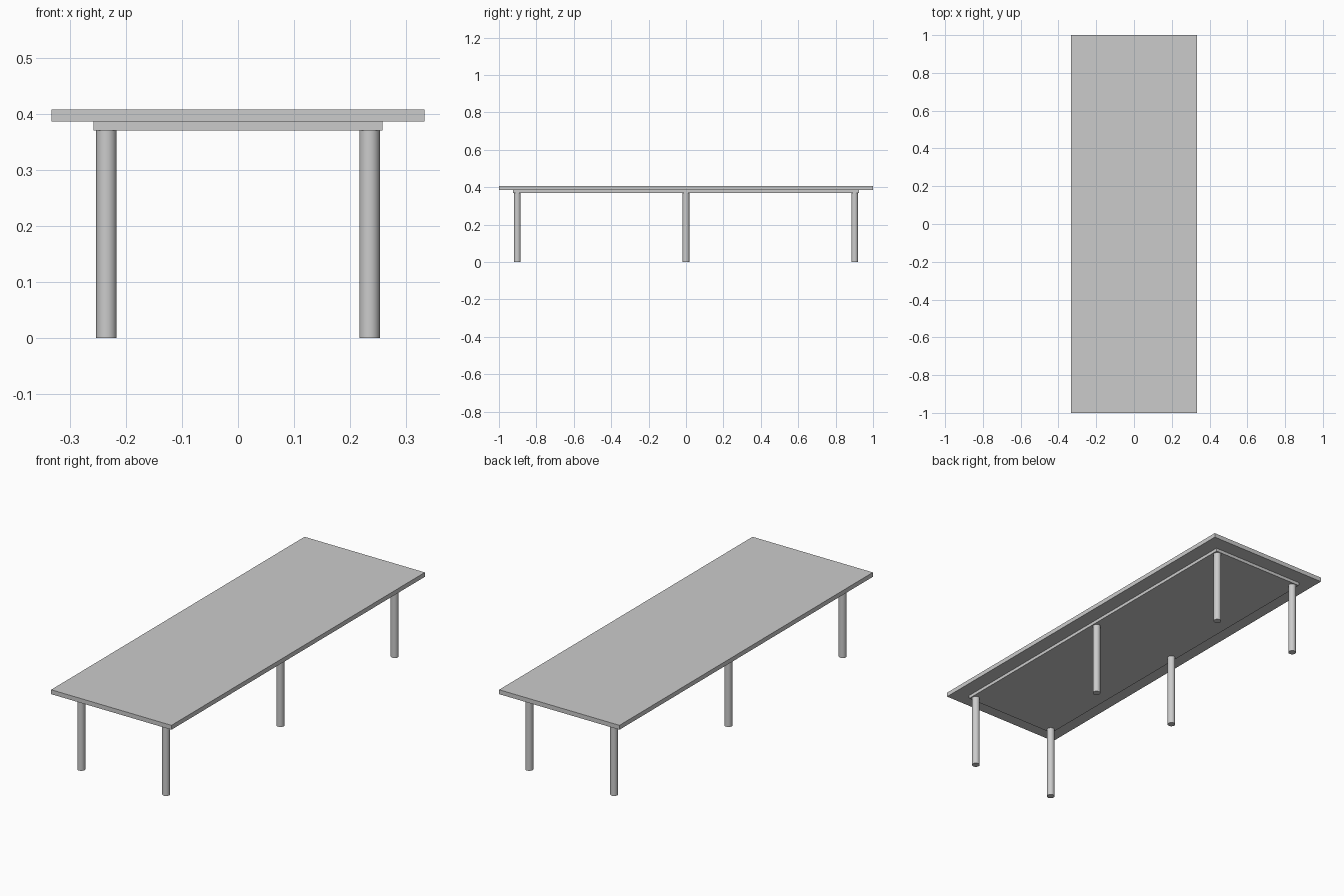
import bpy
import math

if "Cube" in bpy.data.objects:
    bpy.data.objects.remove(bpy.data.objects["Cube"])


def slab(name, half_x, half_y, z0, z1):
    bpy.ops.mesh.primitive_cube_add(size=1, location=(0, 0, (z0 + z1) / 2))
    ob = bpy.context.object
    ob.name = name
    ob.scale = (2 * half_x, 2 * half_y, z1 - z0)
    bpy.ops.object.transform_apply(location=False, rotation=False, scale=True)
    return ob


def leg(name, x, y, height=0.37, radius=0.0183):
    bpy.ops.mesh.primitive_cylinder_add(
        vertices=32, radius=radius, depth=height, location=(x, y, height / 2))
    bpy.context.object.name = name
    bpy.ops.object.shade_smooth_by_angle(angle=math.radians(30))


# Table top and the smaller support panel beneath it
slab("table_top", 0.3325, 1.0, 0.386, 0.408)
slab("support_panel", 0.258, 0.924, 0.37, 0.386)

# Three pairs of round legs
for row, y in (("front", -0.902), ("middle", 0.0), ("back", 0.902)):
    for side, x in (("left", -0.2345), ("right", 0.2345)):
        leg(f"{row}_{side}_leg", x, y)
